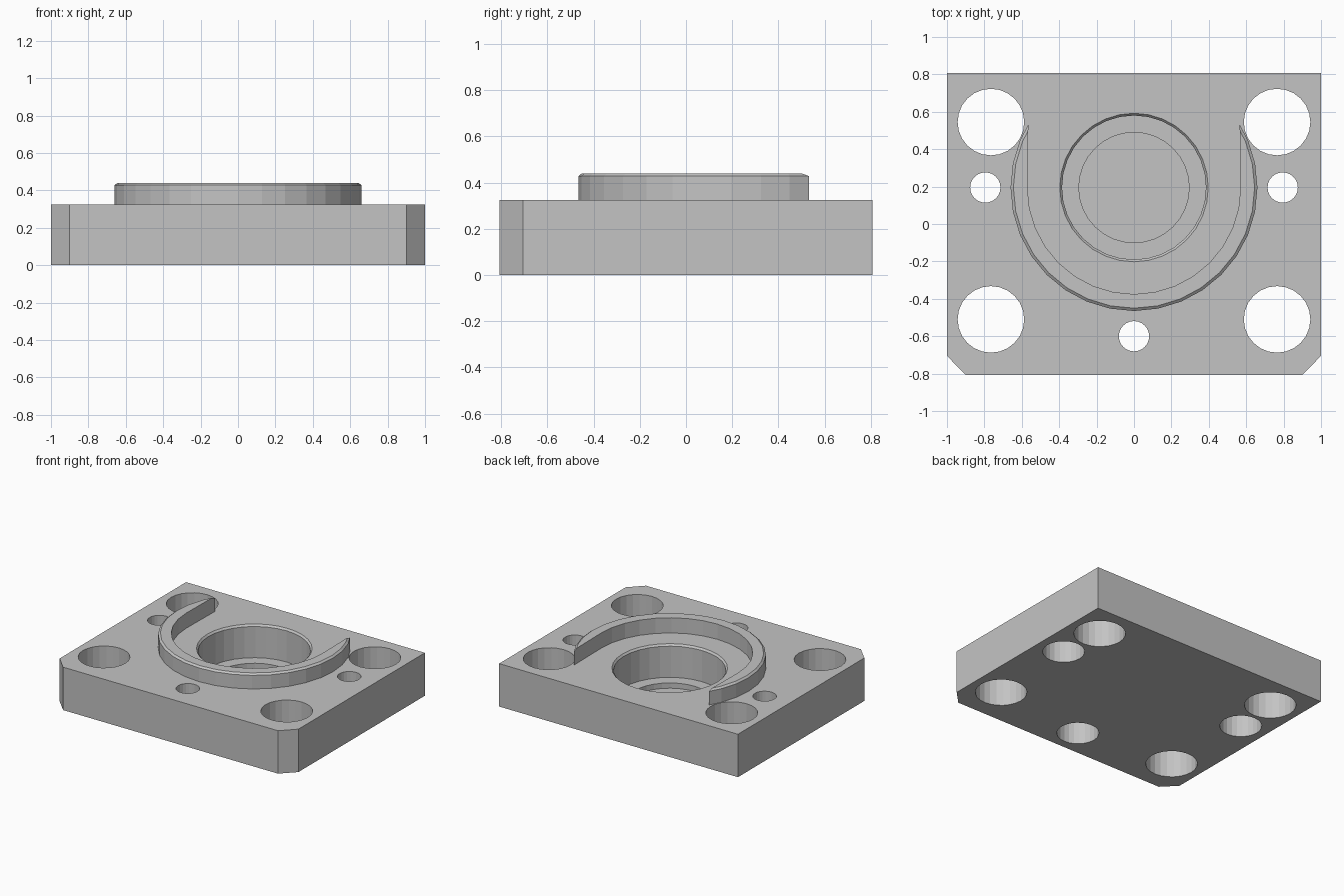
import bpy, bmesh, math

cube = bpy.data.objects.get("Cube")
if cube:
    bpy.data.objects.remove(cube, do_unlink=True)

grey = bpy.data.materials.new("plain grey")
grey.use_nodes = True
colour = (0.55, 0.55, 0.55, 1)
grey.diffuse_color = colour
grey.node_tree.nodes["Principled BSDF"].inputs["Base Color"].default_value = colour

PLATE_TOP = 0.325
CENTRE_Y = 0.195


def loft(name, rings):
    """Solid made by joining a stack of matching outlines."""
    bm = bmesh.new()
    rows = [[bm.verts.new(p) for p in ring] for ring in rings]
    n = len(rows[0])
    for low, high in zip(rows, rows[1:]):
        for i in range(n):
            j = (i + 1) % n
            bm.faces.new((low[i], low[j], high[j], high[i]))
    bm.faces.new(rows[0][::-1])
    bm.faces.new(rows[-1])
    bmesh.ops.recalc_face_normals(bm, faces=bm.faces)
    mesh = bpy.data.meshes.new(name)
    bm.to_mesh(mesh)
    bm.free()
    mesh.materials.append(grey)
    obj = bpy.data.objects.new(name, mesh)
    bpy.context.collection.objects.link(obj)
    return obj


def prism(name, outline, z0, z1):
    return loft(name, [[(x, y, z) for x, y in outline] for z in (z0, z1)])


def turned(name, profile, x, y, sides=24):
    """Solid of revolution from (radius, z) pairs."""
    steps = [2 * math.pi * i / sides for i in range(sides)]
    return loft(name, [[(x + r * math.cos(a), y + r * math.sin(a), z) for a in steps]
                       for r, z in profile])


def cut(target, cutter):
    cutter.hide_render = True
    mod = target.modifiers.new("cut", 'BOOLEAN')
    mod.operation = 'DIFFERENCE'
    mod.solver = 'EXACT'
    mod.object = cutter
    bpy.context.view_layer.objects.active = target
    bpy.ops.object.modifier_apply(modifier=mod.name)
    bpy.data.objects.remove(cutter, do_unlink=True)


# Base plate with two clipped front corners
plate = prism("base_plate", [(-1, 0.807), (-1, -0.705), (-0.9, -0.807),
                             (0.9, -0.807), (1, -0.705), (1, 0.807)], 0, PLATE_TOP)

# Large through holes at the corners
for x in (-0.765, 0.765):
    for y in (-0.51, 0.545):
        cut(plate, turned("corner_hole", [(0.178, -0.1), (0.178, 0.5)], x, y))

# Small screw holes, counterbored from below
for x, y in ((-0.795, CENTRE_Y), (0.795, CENTRE_Y), (0, -0.6)):
    cut(plate, turned("screw_hole", [(0.145, -0.1), (0.145, 0.2),
                                     (0.081, 0.2), (0.081, 0.5)], x, y))

# Stepped blind pocket with a chamfered rim
cut(plate, turned("pocket", [(0.295, 0.035), (0.295, 0.075), (0.385, 0.075),
                             (0.385, PLATE_TOP - 0.014), (0.397, PLATE_TOP),
                             (0.397, 0.5)], 0, CENTRE_Y, 32))

# Raised crescent wall, opened to the back by a U-shaped cut
wall = turned("crescent_wall", [(0.66, PLATE_TOP - 0.005), (0.66, 0.428),
                                (0.645, 0.44)], 0, CENTRE_Y, 32)
u_shape = [(0.57 * math.cos(a), CENTRE_Y + 0.57 * math.sin(a))
           for a in (math.pi + math.pi * i / 16 for i in range(17))]
u_shape += [(0.558, 1), (-0.558, 1)]
cut(wall, prism("wall_opening", u_shape, 0.2, 0.6))
